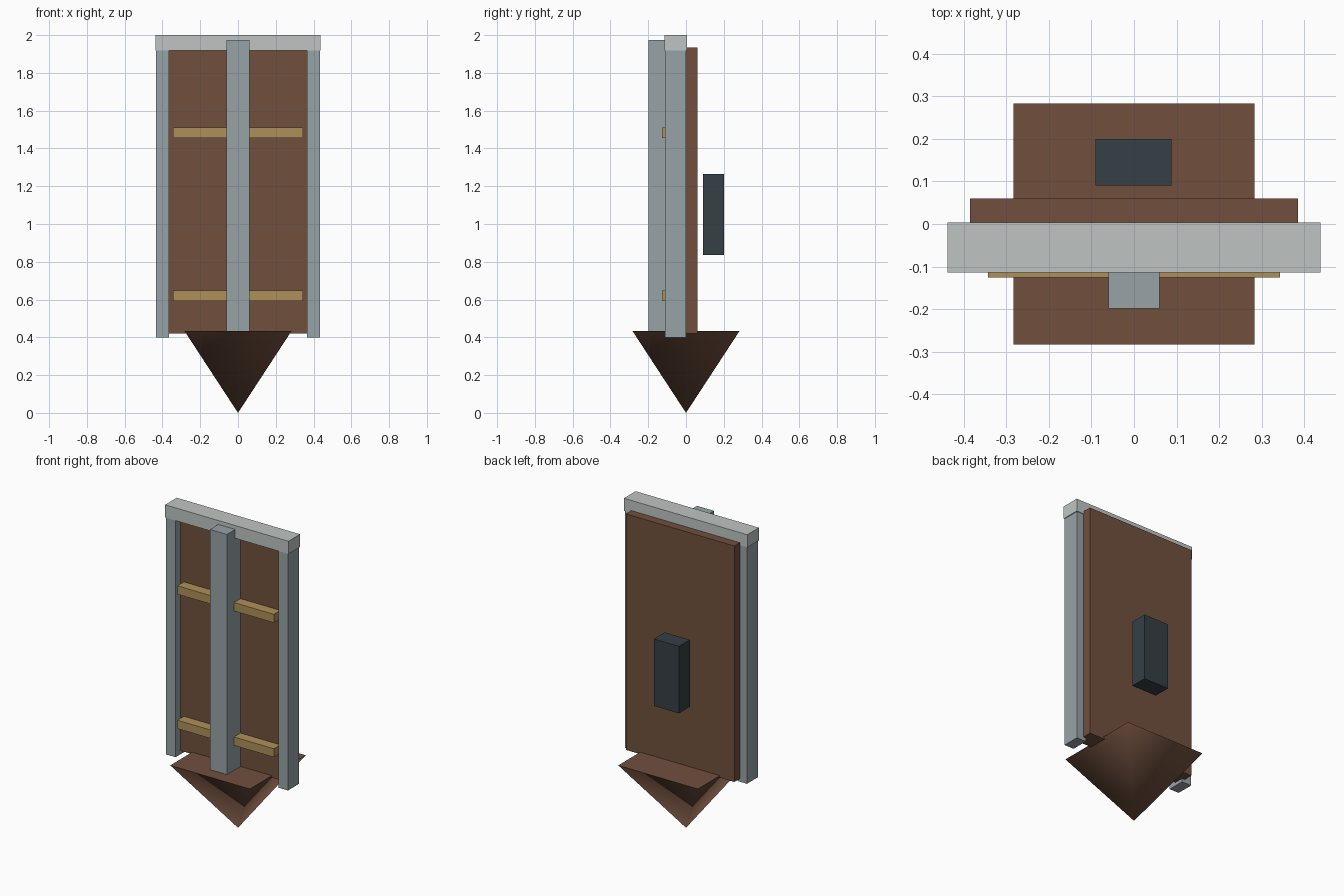
import bpy, bmesh, math

if "Cube" in bpy.data.objects:
    bpy.data.objects.remove(bpy.data.objects["Cube"])


def material(name, rgb):
    m = bpy.data.materials.new(name)
    m.diffuse_color = (*rgb, 1)
    m.use_nodes = True
    m.node_tree.nodes["Principled BSDF"].inputs["Base Color"].default_value = m.diffuse_color
    return m


WOOD = material("brown", (0.165, 0.08, 0.048))
STEEL = material("steel", (0.31, 0.37, 0.385))
PALE = material("pale_grey", (0.52, 0.56, 0.54))
BRASS = material("brass", (0.42, 0.28, 0.1))
DARK = material("dark_slate", (0.035, 0.05, 0.06))


def finish(name, bm, mat):
    me = bpy.data.meshes.new(name)
    bm.to_mesh(me)
    bm.free()
    ob = bpy.data.objects.new(name, me)
    bpy.context.collection.objects.link(ob)
    me.materials.append(mat)
    return ob


def box(name, xs, ys, zs, mat):
    bm = bmesh.new()
    bmesh.ops.create_cube(bm, size=1)
    for v in bm.verts:
        v.co = [(a + b) / 2 + c * (b - a) for c, (a, b) in zip(v.co, (xs, ys, zs))]
    return finish(name, bm, mat)


# Pointed base: inverted four-sided pyramid, soft sides and a crisp flat top
R, H = 0.283, 0.433
bm = bmesh.new()
tip = bm.verts.new((0, 0, 0))
rim = [bm.verts.new((x * R, y * R, H)) for x, y in ((-1, -1), (1, -1), (1, 1), (-1, 1))]
bm.faces.new(rim)
for i in range(4):
    bm.faces.new((tip, rim[(i + 1) % 4], rim[i]))
bmesh.ops.recalc_face_normals(bm, faces=bm.faces)
base = finish("pointed_base", bm, WOOD)
bpy.context.view_layer.objects.active = base
base.select_set(True)
bpy.ops.object.shade_smooth_by_angle(angle=math.radians(90))

# Main panel
box("panel", (-0.385, 0.385), (-0.06, 0.06), (0.42, 1.935), WOOD)

# Side posts
for side, s in (("left", -1), ("right", 1)):
    box(side + "_post", sorted((s * 0.365, s * 0.433)), (-0.112, 0), (0.398, 1.92), STEEL)

# Top rail and raised centre spine
box("top_rail", (-0.438, 0.438), (-0.114, 0.004), (1.918, 2.0), PALE)
box("centre_spine", (-0.06, 0.06), (-0.198, -0.06), (0.42, 1.975), STEEL)

# Cross straps
for name, z in (("lower_strap", 0.62), ("upper_strap", 1.483)):
    box(name, (-0.343, 0.343), (-0.126, -0.06), (z - 0.027, z + 0.027), BRASS)

# Grip block standing off the back
box("back_grip", (-0.09, 0.088), (0.09, 0.2), (0.835, 1.265), DARK)
